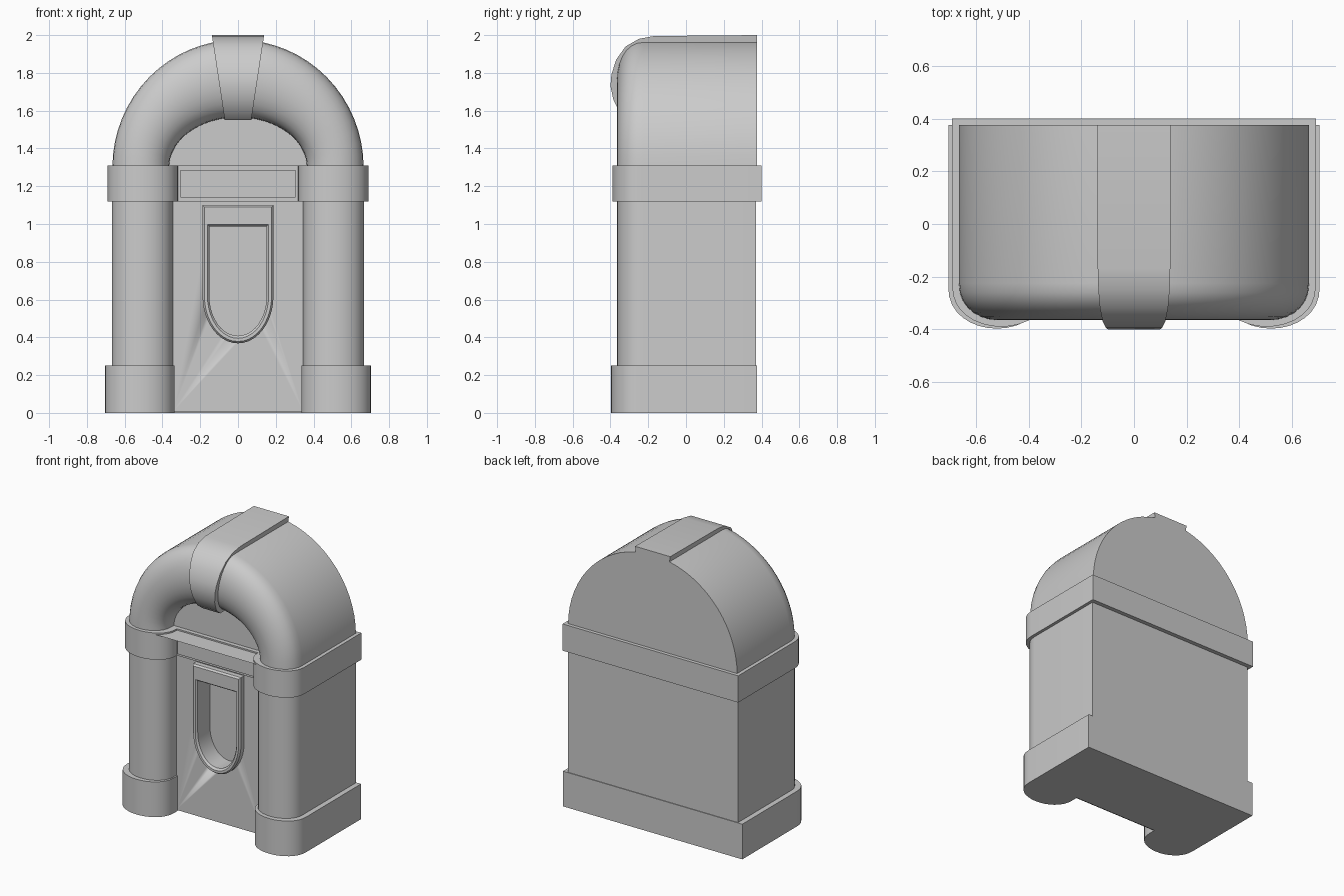
import bpy, bmesh
from math import sin, cos, pi

if "Cube" in bpy.data.objects:
    bpy.data.objects.remove(bpy.data.objects["Cube"])


def finish(name, bm, angle=35):
    bmesh.ops.remove_doubles(bm, verts=bm.verts, dist=1e-5)
    bmesh.ops.recalc_face_normals(bm, faces=bm.faces)
    me = bpy.data.meshes.new(name)
    bm.to_mesh(me)
    bm.free()
    ob = bpy.data.objects.new(name, me)
    bpy.context.collection.objects.link(ob)
    bpy.ops.object.select_all(action='DESELECT')
    ob.select_set(True)
    bpy.context.view_layer.objects.active = ob
    bpy.ops.object.shade_smooth_by_angle(angle=angle * pi / 180)
    return ob


def loft(name, loops, cap_start=True, cap_end=True, closed=True):
    """Bridge a list of equal-length point loops."""
    bm = bmesh.new()
    rows = [[bm.verts.new(p) for p in lp] for lp in loops]
    n = len(rows[0])
    for a, b in zip(rows, rows[1:]):
        for i in range(n if closed else n - 1):
            j = (i + 1) % n
            bm.faces.new((a[i], a[j], b[j], b[i]))
    if cap_start:
        bm.faces.new(rows[0])
    if cap_end:
        bm.faces.new(rows[-1])
    return finish(name, bm)


def box(name, x, y0, y1, z0, z1):
    return loft(name, [[(-x, y, z0), (x, y, z0), (x, y, z1), (-x, y, z1)]
                       for y in (y0, y1)])


# Cabinet plan: flat back and sides, two rounded front pillars, recessed middle
def plan(xo, xi, back, spring, front, mid):
    c, r = (xo + xi) / 2, (xo - xi) / 2
    right = [(xo, back)]
    right += [(c + r * cos(pi * k / 16), spring - (spring - front) * sin(pi * k / 16) ** 0.9)
              for k in range(17)]
    right.append((xi, mid))
    return right + [(-x, y) for x, y in reversed(right)]


def slab(name, z0, z1, *args):
    p = plan(*args)
    return loft(name, [[(x, y, z) for x, y in p] for z in (z0, z1)])


cabinet = slab("cabinet_and_pillars", 0.005, 1.25, 0.668, 0.345, 0.37, -0.225, -0.365, -0.2)
slab("base_with_feet", 0.0, 0.25, 0.705, 0.335, 0.375, -0.24, -0.397, -0.19)
slab("middle_band", 1.12, 1.31, 0.69, 0.318, 0.4, -0.235, -0.39, -0.23)

# Label plate on the band
box("label_plate", 0.305, -0.245, -0.2, 1.14, 1.285)

# Arched top: domed back shell, rounded tube rim and recessed panel
N, M, Z0 = 32, 14, 1.3


def arc(rx, rz, y):
    return [(rx * cos(pi * i / N), y, Z0 + rz * sin(pi * i / N)) for i in range(N + 1)]


loops = [arc(0.665, 0.675, 0.375)]
for k in range(M + 1):
    s = pi * k / M
    f = (1 - cos(s)) / 2
    loops.append(arc(0.665 - 0.3 * f, 0.675 - 0.41 * f, -0.225 - 0.14 * sin(s) ** 0.9))
loops.append(arc(0.365, 0.265, -0.2))
loft("arched_top", loops)

# Keystone strap over the arch, tapering downward
profile = [(0.375, 1.93), (0.375, 2.0), (-0.17, 1.995), (-0.25, 1.98), (-0.32, 1.94),
           (-0.37, 1.87), (-0.395, 1.79), (-0.4, 1.73), (-0.385, 1.66), (-0.35, 1.59),
           (-0.3, 1.55), (-0.22, 1.55), (-0.22, 1.93)]
loft("keystone", [[(s * (0.07 + (z - 1.55) * 0.152), y, z) for y, z in profile]
                  for s in (-1, 1)])


# Front door: U-shaped outline
def u_shape(w, top, bottom, y, spring=0.62):
    pts = [(w, y, top)]
    pts += [(w * cos(pi * i / 20), y, spring - (spring - bottom) * sin(pi * i / 20))
            for i in range(21)]
    return pts + [(-w, y, top)]


# Recess behind the door frame
cutter = loft("recess_cutter", [u_shape(0.16, 0.995, 0.4, y) for y in (-0.5, -0.1)])
cutter.hide_render = True
cutter.hide_set(True)
mod = cabinet.modifiers.new("recess", 'BOOLEAN')
mod.object = cutter
mod.solver = 'EXACT'
bpy.context.view_layer.objects.active = cabinet
bpy.ops.object.modifier_apply(modifier="recess")
bpy.data.objects.remove(cutter)

# Raised frame around the recess
frame = [u_shape(0.188, 1.1, 0.368, -0.19),
         u_shape(0.188, 1.1, 0.368, -0.235),
         u_shape(0.178, 1.09, 0.378, -0.248),
         u_shape(0.162, 0.998, 0.395, -0.248),
         u_shape(0.152, 0.988, 0.408, -0.235),
         u_shape(0.152, 0.988, 0.408, -0.1)]
loft("door_frame", frame, cap_start=False, cap_end=False)
